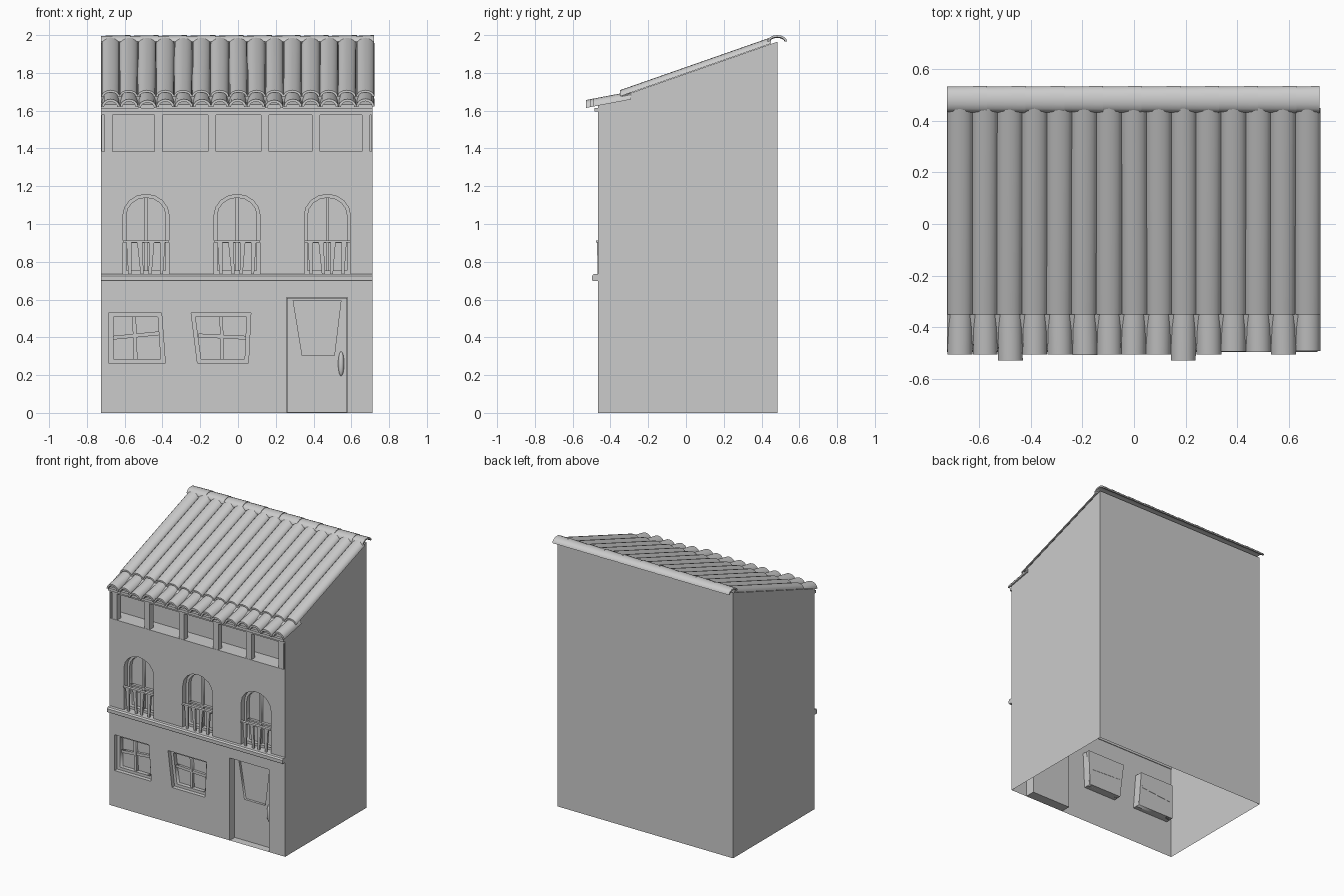
import bpy, bmesh, random
from math import pi, sin, cos, radians
from mathutils import Matrix

if "Cube" in bpy.data.objects:
    bpy.data.objects.remove(bpy.data.objects["Cube"])

random.seed(4)
FRONT, BACK, LEFT, RIGHT = -0.465, 0.485, -0.725, 0.712


def roof_z(y):
    return 1.633 + 0.35 * (y - FRONT)


def add(name, mesh, smooth=False):
    ob = bpy.data.objects.new(name, mesh)
    bpy.context.collection.objects.link(ob)
    if smooth:
        mesh.polygons.foreach_set("use_smooth", [True] * len(mesh.polygons))
        mesh.set_sharp_from_angle(angle=radians(35))
    return ob


def panel(name, outlines, y, thick=0.0):
    """Flat upright plate (x,z outlines, later ones are holes), front face at y."""
    cu = bpy.data.curves.new(name, 'CURVE')
    cu.dimensions, cu.fill_mode, cu.extrude = '2D', 'BOTH', thick / 2
    for pts in outlines:
        sp = cu.splines.new('POLY')
        sp.points.add(len(pts) - 1)
        for p, (x, z) in zip(sp.points, pts):
            p.co = (x, z, 0, 1)
        sp.use_cyclic_u = True
    tmp = bpy.data.objects.new(name, cu)
    bpy.context.collection.objects.link(tmp)
    bpy.context.view_layer.update()
    dg = bpy.context.evaluated_depsgraph_get()
    me = bpy.data.meshes.new_from_object(tmp.evaluated_get(dg))
    bpy.data.objects.remove(tmp)
    me.transform(Matrix.Translation((0, y + thick / 2, 0)) @ Matrix.Rotation(pi / 2, 4, 'X'))
    return add(name, me)


def loft(name, rings, caps=False, smooth=False):
    """Skin closed rings of 3D points."""
    bm = bmesh.new()
    vs = [[bm.verts.new(p) for p in r] for r in rings]
    n = len(rings[0])
    for a, b in zip(vs, vs[1:]):
        for i in range(n):
            bm.faces.new((a[i], a[(i + 1) % n], b[(i + 1) % n], b[i]))
    if caps:
        bm.faces.new(vs[0])
        bm.faces.new(vs[-1])
    bmesh.ops.recalc_face_normals(bm, faces=bm.faces)
    me = bpy.data.meshes.new(name)
    bm.to_mesh(me)
    bm.free()
    return add(name, me, smooth)


def box(name, x0, x1, y0, y1, z0, z1):
    ring = lambda z: [(x0, y0, z), (x1, y0, z), (x1, y1, z), (x0, y1, z)]
    return loft(name, [ring(z0), ring(z1)], caps=True)


def rect(x0, x1, z0, z1):
    return [(x0, z0), (x1, z0), (x1, z1), (x0, z1)]


def recess(name, outline, depth):
    """Reveal walls plus the pane at the back of an opening."""
    loft(name + "_reveal", [[(x, y, z) for x, z in outline] for y in (FRONT, FRONT + depth)])
    panel(name + "_pane", [outline], FRONT + depth)


def arch(cx, hw, z0, spring, rise):
    top = [(cx + hw * cos(pi * i / 8), spring + rise * sin(pi * i / 8)) for i in range(9)]
    return [(cx - hw, z0), (cx + hw, z0)] + top


# Opening outlines
win_a = [(-0.685, 0.265), (-0.385, 0.265), (-0.405, 0.53), (-0.685, 0.53)]
win_a_in = [(-0.66, 0.285), (-0.41, 0.285), (-0.425, 0.508), (-0.66, 0.508)]
win_b = [(-0.215, 0.265), (0.055, 0.265), (0.068, 0.53), (-0.248, 0.53)]
win_b_in = [(-0.195, 0.285), (0.035, 0.285), (0.045, 0.508), (-0.225, 0.508)]
arch_x = (-0.487, -0.005, 0.473)
arches = [arch(x, 0.122, 0.735, 1.045, 0.112) for x in arch_x]
loggia = rect(LEFT + 0.004, RIGHT - 0.004, 1.383, 1.577)

# House shell: front wall with openings, other walls as sheets, open underneath
outer = [(LEFT, 0), (0.258, 0), (0.258, 0.61), (0.58, 0.61), (0.58, 0),
         (RIGHT, 0), (RIGHT, roof_z(FRONT)), (LEFT, roof_z(FRONT))]
panel("front_wall", [outer, win_a, win_b, loggia] + arches, FRONT)
bm = bmesh.new()
v = {}
for x in (LEFT, RIGHT):
    for y in (FRONT, BACK):
        v[x, y, 0] = bm.verts.new((x, y, 0))
        v[x, y, 1] = bm.verts.new((x, y, roof_z(y)))
for (xa, ya), (xb, yb) in (((LEFT, BACK), (LEFT, FRONT)), ((RIGHT, BACK), (LEFT, BACK)),
                           ((RIGHT, FRONT), (RIGHT, BACK))):
    bm.faces.new((v[xa, ya, 0], v[xb, yb, 0], v[xb, yb, 1], v[xa, ya, 1]))
bm.faces.new((v[LEFT, FRONT, 1], v[RIGHT, FRONT, 1], v[RIGHT, BACK, 1], v[LEFT, BACK, 1]))
me = bpy.data.meshes.new("side_back_walls")
bm.to_mesh(me)
bm.free()
add("side_back_walls", me)

# Crooked ground floor windows with cross bars
bars = [([(-0.552, 0.285), (-0.532, 0.285), (-0.54, 0.508), (-0.56, 0.508)],
         [(-0.66, 0.388), (-0.41, 0.412), (-0.415, 0.432), (-0.66, 0.408)]),
        ([(-0.092, 0.285), (-0.074, 0.285), (-0.08, 0.508), (-0.098, 0.508)],
         [(-0.21, 0.4), (0.04, 0.388), (0.04, 0.408), (-0.21, 0.42)])]
for n, o, i, cross in (("left_window", win_a, win_a_in, bars[0]), ("middle_window", win_b, win_b_in, bars[1])):
    recess(n, o, 0.06)
    panel(n + "_frame", [o, i], FRONT + 0.03, 0.03)
    for k, b in enumerate(cross):
        panel(f"{n}_bar_{k}", [b], FRONT + 0.04 + 0.002 * k, 0.02)

# Arched windows with railings
for cx, o in zip(arch_x, arches):
    recess("arch_window", o, 0.07)
    panel("arch_frame", [o, arch(cx, 0.104, 0.753, 1.045, 0.094)], FRONT + 0.04, 0.03)
    panel("arch_mullion", [rect(cx - 0.007, cx + 0.007, 0.75, 1.14)], FRONT + 0.05, 0.02)
    panel("arch_transom", [rect(cx - 0.11, cx + 0.11, 0.9, 0.912)], FRONT + 0.048, 0.02)
    box("railing_top", cx - 0.122, cx + 0.122, -0.477, -0.455, 0.903, 0.913)
    for dx, lean in ((-0.09, 0.004), (-0.033, 0.012), (0.03, -0.008), (0.088, -0.006)):
        ring = lambda x, r, z: [(x - r, -0.463 - r * .6, z), (x + r, -0.463 - r * .6, z),
                                (x + r, -0.463 + r * .6, z), (x - r, -0.463 + r * .6, z)]
        loft("baluster", [ring(cx + dx + lean, 0.008, 0.735), ring(cx + dx, 0.014, 0.905)], caps=True)

# Door with tapered panel and oval handle
door = rect(0.258, 0.58, 0, 0.61)
recess("door", door, 0.075)
panel("door_leaf", [rect(0.26, 0.578, 0.002, 0.608),
                    [(0.34, 0.305), (0.51, 0.305), (0.545, 0.595), (0.292, 0.595)]], FRONT + 0.055, 0.018)
bm = bmesh.new()
bmesh.ops.create_uvsphere(bm, u_segments=16, v_segments=10, radius=1)
bmesh.ops.transform(bm, verts=bm.verts, matrix=Matrix.Translation((0.546, FRONT + 0.052, 0.26))
                    @ Matrix.Diagonal((0.016, 0.02, 0.065, 1)))
me = bpy.data.meshes.new("door_handle")
bm.to_mesh(me)
bm.free()
add("door_handle", me, True)

# Ledge, cornice, and loggia with posts
loft("floor_ledge", [[(x, -0.46, 0.698), (x, -0.493, 0.698), (x, -0.497, 0.704), (x, -0.497, 0.725),
                      (x, -0.489, 0.735), (x, -0.46, 0.735)] for x in (LEFT, RIGHT)], caps=True)
box("cornice", LEFT, RIGHT, -0.485, -0.46, 1.596, 1.615)
recess("loggia", loggia, 0.12)
for x in (-0.686, -0.421, -0.138, 0.142, 0.412, 0.677):
    box("loggia_post", x - 0.021, x + 0.021, FRONT + 0.002, FRONT + 0.045, 1.383, 1.577)


# Roof tiles: arched shells, u across and w upward
def shell(hw, rise, thick, n=8):
    arc = lambda a, b: [(-a * cos(pi * i / n), b * sin(pi * i / n)) for i in range(n + 1)]
    return arc(hw, rise) + arc(hw - thick, rise - thick)[::-1]


PITCH = 1.445 / 15
ends = [-.505, -.505, -.53, -.505, -.505, -.508, -.505, -.505, -.505, -.53, -.505, -.495, -.497, -.505, -.493]
for i, y_end in enumerate(ends):
    cx = -0.7225 + PITCH * (i + 0.5)
    hw = PITCH / 2
    skew = random.uniform(-0.003, 0.003) if 0 < i < 14 else 0
    main = [[(cx + u + s, y, roof_z(y) + 0.002 + w) for u, w in shell(hw, 0.033, 0.011)]
            for y, s in ((-0.35, skew), (0.45, 0))]
    loft("main_tile", main, caps=True, smooth=True)
    eave = [[(cx + u + s, y, 1.619 + 0.19 * (y + 0.505) + w) for u, w in shell(hw, 0.042, 0.013)]
            for y, s in ((y_end, -skew), (-0.29, 0))]
    loft("eave_tile", eave, caps=True, smooth=True)

# Ridge caps, each slightly wider at one end
for i in range(10):
    x0 = -0.725 + 0.15 * i
    x1 = min(x0 + 0.155, 0.72)
    rings = [[(x, 0.483 + u, 1.966 + w) for u, w in shell(hw, rise, 0.011)]
             for x, hw, rise in ((x0, 0.049, 0.03), (x1, 0.052, 0.034))]
    loft("ridge_cap", rings, caps=True, smooth=True)
